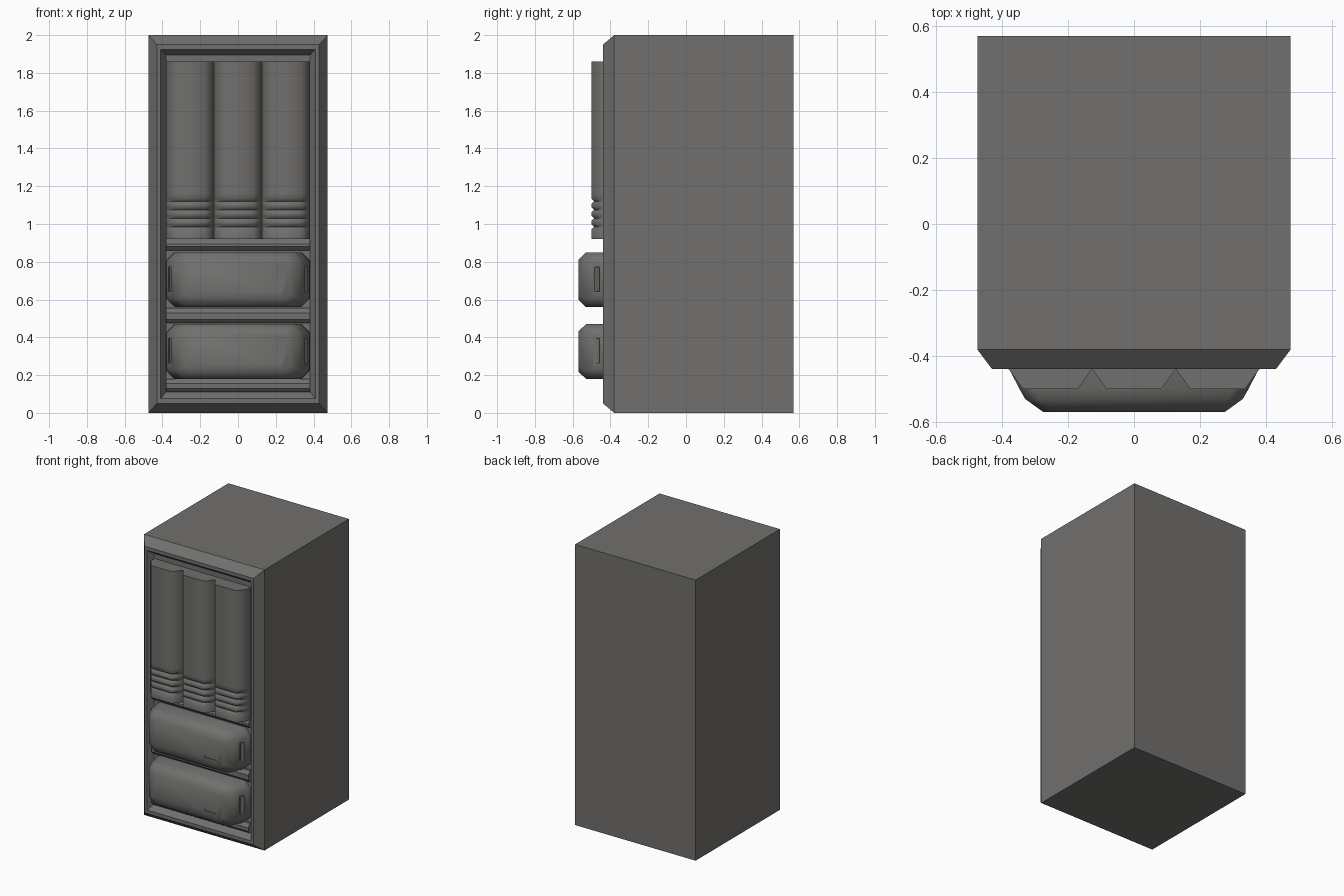
import bpy, bmesh, math
from mathutils import Matrix

if "Cube" in bpy.data.objects:
    bpy.data.objects.remove(bpy.data.objects["Cube"])

grey = bpy.data.materials.new("dark_grey_metal")
grey.diffuse_color = (0.165, 0.162, 0.155, 1)
grey.use_nodes = True
grey.node_tree.nodes["Principled BSDF"].inputs["Base Color"].default_value = grey.diffuse_color


def finish(name, bm, angle):
    bmesh.ops.recalc_face_normals(bm, faces=bm.faces)
    me = bpy.data.meshes.new(name)
    bm.to_mesh(me)
    bm.free()
    me.materials.append(grey)
    ob = bpy.data.objects.new(name, me)
    bpy.context.collection.objects.link(ob)
    smooth(ob, angle)
    return ob


def smooth(ob, angle):
    bpy.ops.object.select_all(action='DESELECT')
    ob.select_set(True)
    bpy.context.view_layer.objects.active = ob
    bpy.ops.object.shade_smooth_by_angle(angle=math.radians(angle))


def loft(name, rings, angle):
    """Skin a list of equal-length closed rings and cap both ends."""
    bm = bmesh.new()
    vs = [[bm.verts.new(p) for p in r] for r in rings]
    n = len(rings[0])
    for a, b in zip(vs, vs[1:]):
        for i in range(n):
            j = (i + 1) % n
            bm.faces.new((a[i], a[j], b[j], b[i]))
    bm.faces.new(vs[0])
    bm.faces.new(vs[-1])
    return finish(name, bm, angle)


def rect(y, hx, z0, z1):
    return [(-hx, y, z0), (hx, y, z0), (hx, y, z1), (-hx, y, z1)]


def octagon(y, hx, hz, c, zc):
    return [(x, y, zc + z) for x, z in (
        (-hx + c, -hz), (hx - c, -hz), (hx, -hz + c), (hx, hz - c),
        (hx - c, hz), (-hx + c, hz), (-hx, hz - c), (-hx, -hz + c))]


# Cabinet body with chamfered front frame and shallow recess
loft("cabinet_body", [
    rect(0.57, 0.475, 0, 2), rect(-0.38, 0.475, 0, 2),
    rect(-0.44, 0.43, 0.05, 1.95), rect(-0.44, 0.41, 0.075, 1.925),
    rect(-0.40, 0.382, 0.11, 1.895)], 30)

# Horizontal rails between the bays
for k, (z0, z1) in enumerate([(0.86, 0.92), (0.475, 0.555), (0.11, 0.18)]):
    prof = [(-0.39, z0), (-0.41, z0), (-0.43, z0 + 0.02),
            (-0.43, z1 - 0.025), (-0.41, z1), (-0.39, z1)]
    loft("rail_%d" % k, [[(x, y, z) for y, z in prof] for x in (-0.382, 0.382)], 30)

# Three upright panels with grip grooves near the bottom
for k in (-1, 0, 1):
    cx = k * 0.2535
    rows = [(0.92, 0)]
    for g in range(4):
        z = 0.985 + g * 0.045
        rows += [(z - 0.013, 0), (z, 0.014), (z + 0.013, 0)]
    rows += [(1.16, 0), (1.86, 0)]
    rings = []
    for z, d in rows:
        rings.append([(cx + x, y, z) for x, y in (
            (-0.1265, -0.39), (-0.1265, -0.44), (-0.083 + d, -0.50 + d),
            (0.083 - d, -0.50 + d), (0.1265, -0.44), (0.1265, -0.39))])
    loft("upright_panel_%d" % (k + 2), rings, 60)

# Two bulging drawers with side grip pockets and a small slot
for k, zc in enumerate((0.325, 0.705)):
    drawer = loft("drawer_%d" % (k + 1), [
        octagon(-0.39, 0.381, 0.145, 0.045, zc),
        octagon(-0.44, 0.378, 0.145, 0.045, zc),
        octagon(-0.50, 0.347, 0.145, 0.045, zc),
        octagon(-0.53, 0.33, 0.145, 0.045, zc),
        octagon(-0.57, 0.275, 0.105, 0.03, zc)], 60)
    bm = bmesh.new()
    for s in (-1, 1):
        m = (Matrix.Translation((s * 0.362, -0.472, zc + 0.003))
             @ Matrix.Rotation(s * math.radians(27.3), 4, 'Z')
             @ Matrix.Diagonal((0.024, 0.058, 0.13, 1)))
        bmesh.ops.create_cube(bm, size=1, matrix=m)
    m = Matrix.Translation((0.183, -0.57, zc - 0.053)) @ Matrix.Diagonal((0.095, 0.012, 0.012, 1))
    bmesh.ops.create_cube(bm, size=1, matrix=m)
    cutter = finish("pocket_cutter", bm, 30)
    cutter.hide_render = True
    mod = drawer.modifiers.new("pockets", 'BOOLEAN')
    mod.operation = 'DIFFERENCE'
    mod.solver = 'EXACT'
    mod.object = cutter
    bpy.context.view_layer.objects.active = drawer
    bpy.ops.object.modifier_apply(modifier=mod.name)
    bpy.data.objects.remove(cutter, do_unlink=True)
    smooth(drawer, 60)
